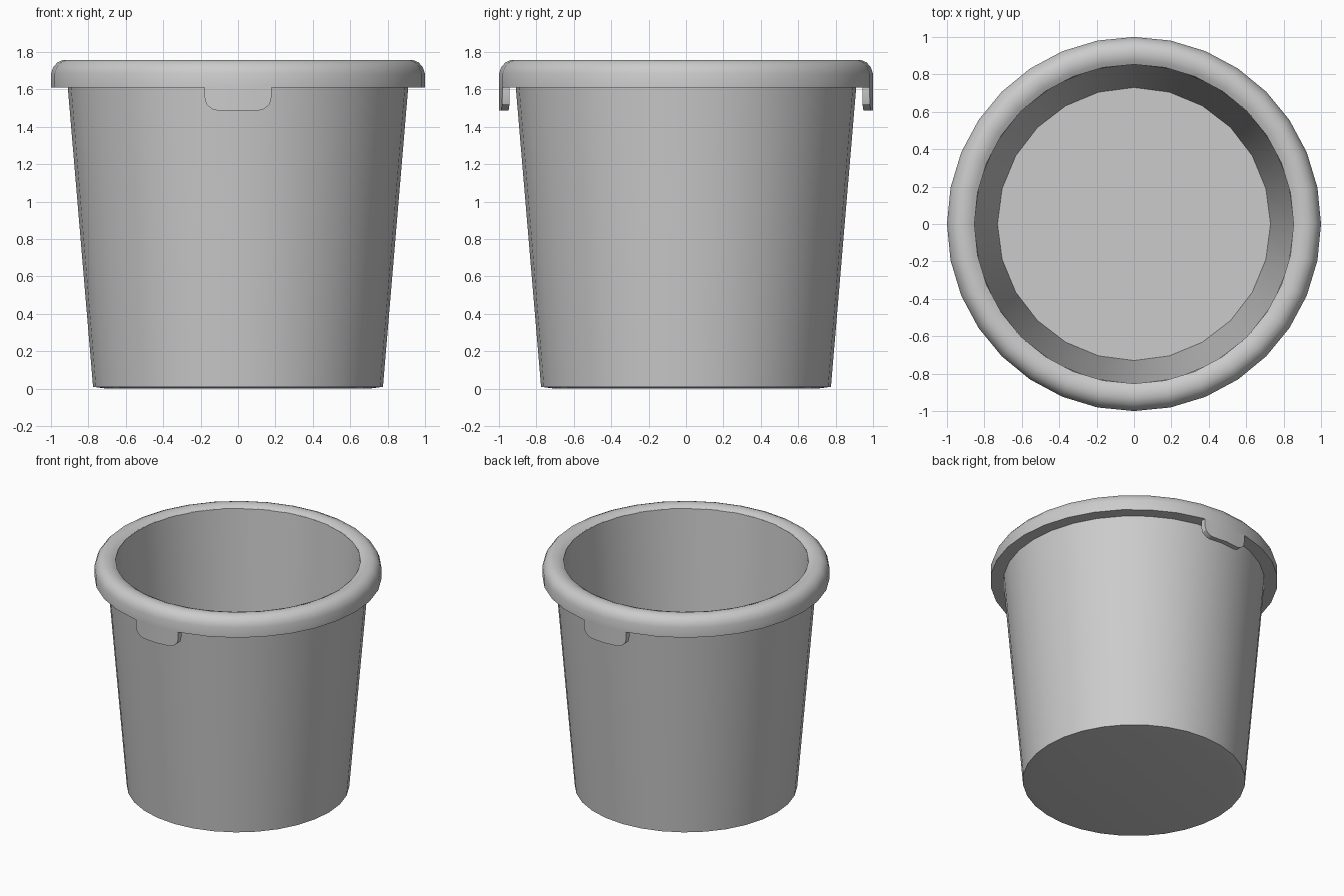
import bpy, bmesh
from math import sin, cos, pi, radians, asin

old = bpy.data.objects.get("Cube")
if old:
    bpy.data.objects.remove(old)

grey = bpy.data.materials.new("light grey plastic")
grey.use_nodes = True
colour = (0.6, 0.6, 0.6, 1)
grey.diffuse_color = colour
grey.node_tree.nodes["Principled BSDF"].inputs["Base Color"].default_value = colour


def finish(name, bm):
    mesh = bpy.data.meshes.new(name)
    bm.to_mesh(mesh)
    bm.free()
    mesh.materials.append(grey)
    obj = bpy.data.objects.new(name, mesh)
    bpy.context.collection.objects.link(obj)
    bpy.ops.object.select_all(action='DESELECT')
    obj.select_set(True)
    bpy.context.view_layer.objects.active = obj
    bpy.ops.object.shade_smooth_by_angle(angle=radians(32))
    return obj


def lathe(name, profile, sides, cap=None):
    """Turn (radius, z) points around z; cap fills the ring at that index."""
    bm = bmesh.new()
    rings = [[bm.verts.new((r * cos(2 * pi * i / sides), r * sin(2 * pi * i / sides), z))
              for i in range(sides)] for r, z in profile]
    for a, b in zip(rings, rings[1:]):
        for i in range(sides):
            j = (i + 1) % sides
            bm.faces.new((a[i], a[j], b[j], b[i]))
    if cap == "bottom":
        bm.faces.new(rings[0][::-1])
    elif cap == "floor":
        bm.faces.new(rings[-1])
    return finish(name, bm)


# Tapered outer wall with a slightly raised bottom edge
lathe("outer_wall", [(0.70, 0), (0.775, 0.01), (0.91, 1.61)], 32, "bottom")

# Inner wall running down to the floor
lathe("inner_wall", [(0.857, 1.74), (0.73, 0.07)], 24, "floor")

# Rounded rim overhanging the wall
lathe("rim", [(0.90, 1.61), (1.0, 1.61), (1.0, 1.685), (0.987, 1.72), (0.965, 1.745),
              (0.935, 1.758), (0.90, 1.758), (0.875, 1.75), (0.853, 1.738)], 32)


def tab(name, side):
    """Curved grip tab with rounded lower corners, hanging from the rim."""
    outline = [(-0.18, 0), (-0.18, 0.05), (-0.17, 0.09), (-0.14, 0.117), (-0.11, 0.125), (0, 0.125)]
    outline += [(-x, d) for x, d in reversed(outline[:-1])]
    bm = bmesh.new()
    top = 1.612

    def column(radius):
        rows = []
        for x, d in outline:
            # follow the straight facets of the rim
            step = pi / 16
            r = radius * (1 - abs(x) / sin(step) * (1 - cos(step)))
            rows.append((bm.verts.new((x, side * r, top)) if d else None,
                         bm.verts.new((x, side * r, top - d))))
        return rows

    outer, inner = column(1.0), column(0.96)
    for rows in (outer, inner):
        for (t0, b0), (t1, b1) in zip(rows, rows[1:]):
            corners = [v for v in (t0, b0, b1, t1) if v]
            if len(corners) > 2:
                bm.faces.new(corners)
    for k in range(len(outline) - 1):
        bm.faces.new((outer[k][1], outer[k + 1][1], inner[k + 1][1], inner[k][1]))
    bmesh.ops.remove_doubles(bm, verts=bm.verts[:], dist=0.0001)
    bmesh.ops.recalc_face_normals(bm, faces=bm.faces[:])
    return finish(name, bm)


tab("front_tab", -1)
tab("back_tab", 1)
